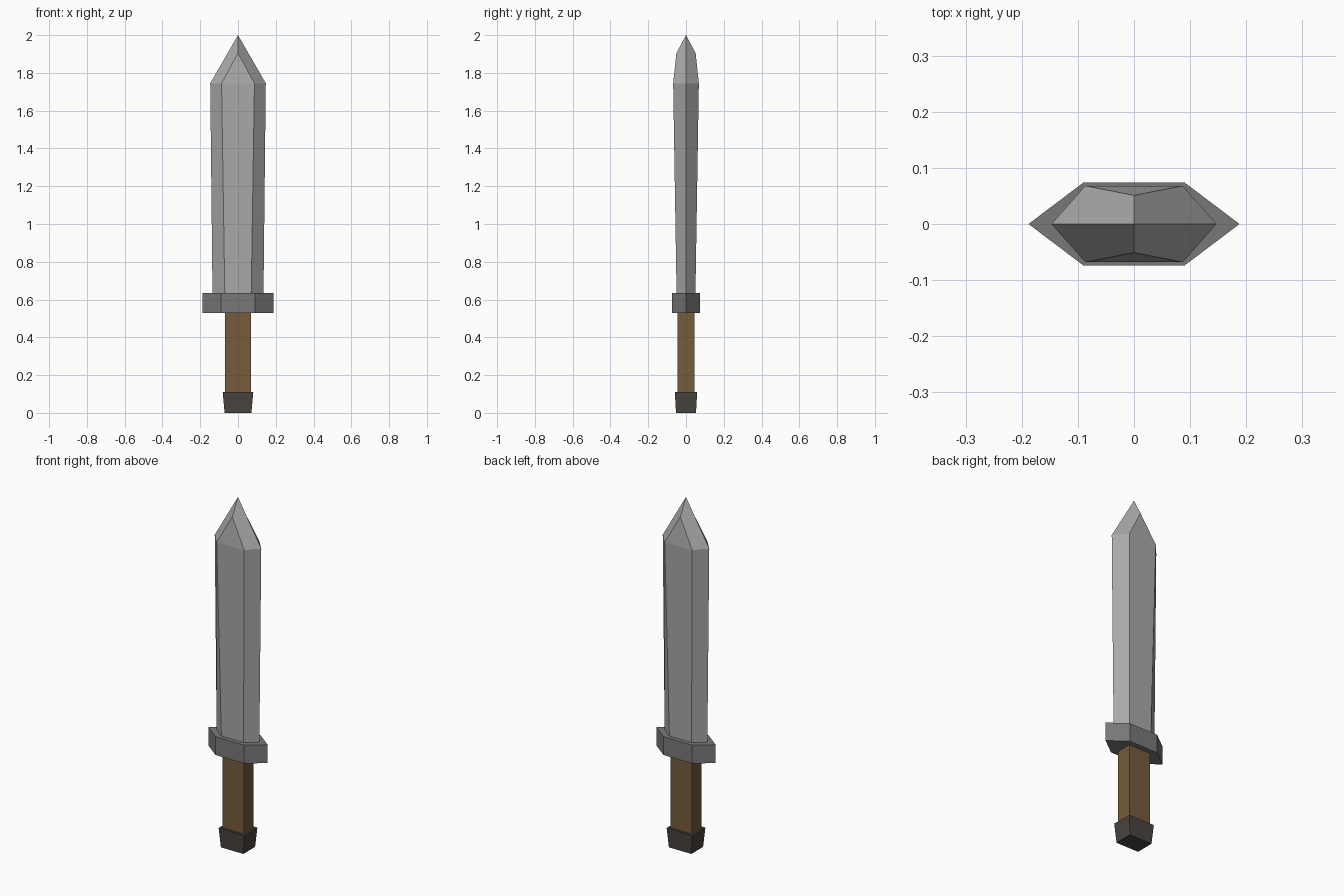
import bpy
import bmesh

if "Cube" in bpy.data.objects:
    bpy.data.objects.remove(bpy.data.objects["Cube"])


def material(name, rgb):
    m = bpy.data.materials.new(name)
    m.diffuse_color = (*rgb, 1)
    m.use_nodes = True
    m.node_tree.nodes["Principled BSDF"].inputs["Base Color"].default_value = m.diffuse_color
    return m


def hexagon(half_x, flat_x, half_y, z):
    return [(half_x, 0, z), (flat_x, half_y, z), (-flat_x, half_y, z),
            (-half_x, 0, z), (-flat_x, -half_y, z), (flat_x, -half_y, z)]


def rectangle(x, y, z):
    return [(x, -y, z), (x, y, z), (-x, y, z), (-x, -y, z)]


def loft(name, lower, upper, mat, tip=None):
    """Join two rings; cap the top flat, or with a ridged point."""
    bm = bmesh.new()
    a = [bm.verts.new(p) for p in lower]
    b = [bm.verts.new(p) for p in upper]
    n = len(a)
    bm.faces.new(a[::-1])
    for i in range(n):
        j = (i + 1) % n
        bm.faces.new((a[i], a[j], b[j], b[i]))
    if tip:
        tip_z, ridge_y, ridge_z = tip
        top = bm.verts.new((0, 0, tip_z))
        back = bm.verts.new((0, ridge_y, ridge_z))
        front = bm.verts.new((0, -ridge_y, ridge_z))
        bm.faces.new((b[1], b[2], back))
        bm.faces.new((b[4], b[5], front))
        bm.faces.new((b[0], b[1], back, top))
        bm.faces.new((b[2], b[3], top, back))
        bm.faces.new((b[3], b[4], front, top))
        bm.faces.new((b[5], b[0], top, front))
    else:
        bm.faces.new(b)
    bmesh.ops.recalc_face_normals(bm, faces=bm.faces)
    me = bpy.data.meshes.new(name)
    bm.to_mesh(me)
    bm.free()
    me.materials.append(mat)
    ob = bpy.data.objects.new(name, me)
    bpy.context.collection.objects.link(ob)
    return ob


steel = material("light steel", (0.40, 0.40, 0.40))
iron = material("dark iron", (0.19, 0.19, 0.19))
wood = material("brown grip", (0.18, 0.105, 0.044))
cap = material("dark pommel", (0.066, 0.058, 0.050))

# Blade, slightly wider towards the point
loft("blade", hexagon(0.135, 0.07, 0.05, 0.635),
     hexagon(0.147, 0.087, 0.068, 1.745), steel, tip=(2.0, 0.051, 1.905))

# Hexagonal crossguard
loft("crossguard", hexagon(0.188, 0.09, 0.074, 0.53),
     hexagon(0.188, 0.09, 0.074, 0.635), iron)

# Grip
loft("grip", rectangle(0.068, 0.045, 0.11),
     rectangle(0.068, 0.045, 0.53), wood)

# Tapered pommel
loft("pommel", rectangle(0.071, 0.053, 0.0),
     rectangle(0.081, 0.059, 0.11), cap)
